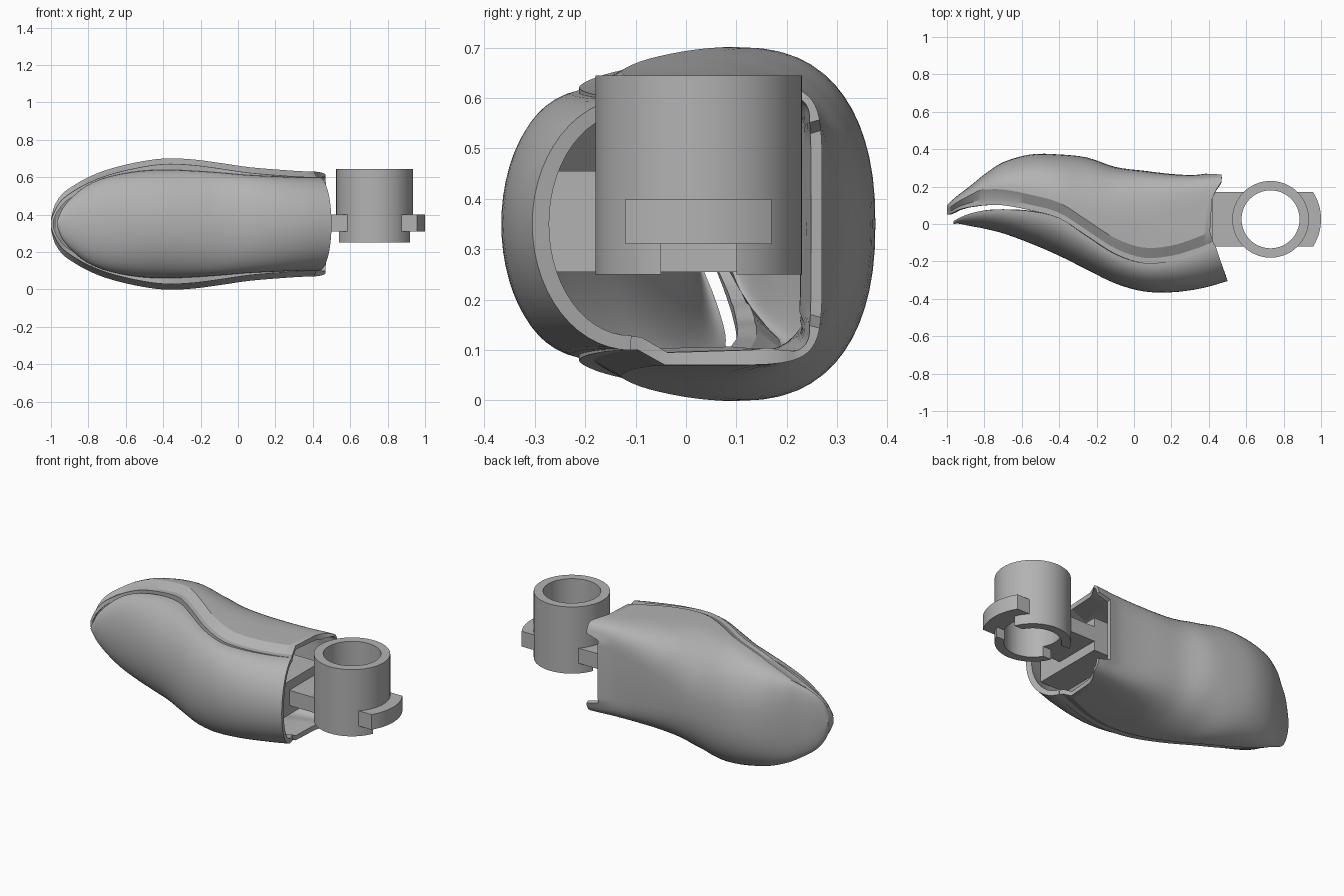
import bpy, bmesh, math
from math import sin, cos, pi

if "Cube" in bpy.data.objects:
    bpy.data.objects.remove(bpy.data.objects["Cube"])

MID = 0.35                 # height of the mirror plane
PX, PY = 0.73, 0.025       # pivot axis

grey = bpy.data.materials.new("plain grey")
grey.use_nodes = True
grey.diffuse_color = (0.45, 0.45, 0.45, 1)
grey.node_tree.nodes["Principled BSDF"].inputs["Base Color"].default_value = (0.45, 0.45, 0.45, 1)


def make(name, bm):
    bmesh.ops.recalc_face_normals(bm, faces=bm.faces)
    mesh = bpy.data.meshes.new(name)
    bm.to_mesh(mesh)
    bm.free()
    mesh.materials.append(grey)
    obj = bpy.data.objects.new(name, mesh)
    bpy.context.collection.objects.link(obj)
    return obj


def finish(obj, angle=32):
    bpy.ops.object.select_all(action='DESELECT')
    obj.select_set(True)
    bpy.context.view_layer.objects.active = obj
    for mod in list(obj.modifiers):
        bpy.ops.object.modifier_apply(modifier=mod.name)
    bpy.ops.object.shade_smooth_by_angle(angle=math.radians(angle))


def prism(name, outline, z0, z1):
    bm = bmesh.new()
    face = bm.faces.new([bm.verts.new((x, y, z0)) for x, y in outline])
    up = bmesh.ops.extrude_face_region(bm, geom=[face])["geom"]
    bmesh.ops.translate(bm, vec=(0, 0, z1 - z0),
                        verts=[v for v in up if isinstance(v, bmesh.types.BMVert)])
    return make(name, bm)


def circle(r, n=64):
    return [(PX + r * cos(2 * pi * i / n), PY + r * sin(2 * pi * i / n)) for i in range(n)]


def box(x0, x1, y0, y1):
    return [(x0, y0), (x1, y0), (x1, y1), (x0, y1)]


def cut(obj, cutter):
    mod = obj.modifiers.new("cut", 'BOOLEAN')
    mod.operation = 'DIFFERENCE'
    mod.solver = 'EXACT'
    mod.object = cutter
    cutter.hide_render = True
    cutter.hide_set(True)


def stations(rows, steps=4):
    """Smoothly fill in rows of (x, seam, crown, half height)."""
    out = []
    for i in range(len(rows) - 1):
        a, b = rows[i], rows[i + 1]
        p, n = rows[max(i - 1, 0)], rows[min(i + 2, len(rows) - 1)]
        h = b[0] - a[0]
        for k in range(steps):
            t = k / steps
            row = [a[0] + h * t]
            for c in (1, 2, 3):
                ma = (b[c] - p[c]) / (b[0] - p[0]) * h
                mb = (n[c] - a[c]) / (n[0] - a[0]) * h
                row.append((2*t**3 - 3*t*t + 1) * a[c] + (t**3 - 2*t*t + t) * ma
                           + (3*t*t - 2*t**3) * b[c] + (t**3 - t*t) * mb)
            out.append(row)
    out.append(list(rows[-1]))
    return out


def arch(y0, y1, w, power, n=14):
    """Half section from the seam edge to the crown."""
    pts = []
    for i in range(n + 1):
        a = pi / 2 * i / n
        pts.append((y0 + (y1 - y0) * sin(a) ** (2 / power), w * max(cos(a), 0) ** (2 / power)))
    pts[-1] = (y1, 0)
    return pts


def shell(name, rows, section, end, thickness):
    bm = bmesh.new()
    last = rows[-1][0]
    rings = []
    for x, seam, crown, w in stations(rows):
        half = section(x, seam, crown, w)
        full = half + [(y, -z) for y, z in reversed(half[:-1])]
        s = min(max((x - 0.1) / (last - 0.1), 0), 1)
        rings.append([bm.verts.new((x + (end(y, z) - last) * s * s, y, MID + z)) for y, z in full])
    for r, q in zip(rings, rings[1:]):
        for i in range(len(r) - 1):
            bm.faces.new((r[i], r[i + 1], q[i + 1], q[i]))
    bm.faces.new(rings[0])
    obj = make(name, bm)
    # thicken towards the hollow side
    mod = obj.modifiers.new("wall", 'SOLIDIFY')
    mod.thickness = thickness
    crown_face = max(obj.data.polygons, key=lambda f: abs(f.normal.z))
    outward = crown_face.normal.z * (crown_face.center.z - MID) > 0
    mod.offset = -1 if outward else 1
    mod.thickness_clamp = 0.8
    finish(obj, 28)
    return obj


# Rear body: stepped lip along the seam, getting boxier towards the pivot
body_rows = [
    (-1, .05, .1, .03), (-.98, .055, .12, .1), (-.94, .075, .155, .16), (-.88, .09, .2, .205),
    (-.8, .1, .265, .25), (-.7, .1, .33, .29), (-.55, .072, .372, .328), (-.4, .03, .372, .35),
    (-.25, -.065, .355, .346), (-.1, -.16, .305, .327), (.05, -.21, .285, .305),
    (.2, -.2, .268, .292), (.35, -.16, .262, .283), (.47, -.125, .27, .28)]


def body_section(x, seam, back, w):
    lip = min(.03, .2 * (back - seam))
    drop = min(.03, .3 * w)
    power = 2.3 + 5 * min(max((x + .3) / .7, 0), 1) ** 1.5
    return [(seam, w - drop), (seam + lip, w - drop)] + arch(seam + 2.8 * lip, back, w, power)


def body_end(y, z):
    arc = PX - math.sqrt(max(.33 ** 2 - (y - PY) ** 2, .04))
    if y > .2 and abs(z) < .2:
        return .39
    return min(arc, .468)


shell("rear_body", body_rows, body_section, body_end, .06)

# Front cover: smooth domed shell with a slanted end
cover_rows = [
    (-.965, .015, 0, .02), (-.94, .03, .002, .08), (-.88, .055, -.01, .15), (-.8, .072, -.025, .21),
    (-.7, .077, -.05, .25), (-.55, .068, -.105, .28), (-.4, .03, -.17, .29),
    (-.25, -.065, -.245, .285), (-.1, -.16, -.318, .275), (.05, -.21, -.36, .262),
    (.2, -.2, -.365, .255), (.35, -.16, -.345, .25), (.5, -.11, -.305, .25)]
shell("front_cover", cover_rows, lambda x, s, f, w: arch(s, f, w, 2),
      lambda y, z: .44 + (-.13 - y) * .343, .06)

# Inner block that carries the pivot arm
finish(prism("inner_block", box(.25, .42, -.28, .17), .255, .455))

# Pivot sleeve with a bore and a slot across its lower rim
bore = prism("bore_cutter", circle(.155), 0, 1)
slot = prism("slot_cutter", box(.4, 1.1, PY - .075, PY + .075), .1, .31)
sleeve = prism("pivot_sleeve", circle(.205), .25, .645)
cut(sleeve, bore)
cut(sleeve, slot)
finish(sleeve)

# Flat arm through the sleeve, rounded at the free end
reach = math.asin(.145 / .27)
tip = [(PX + .27 * cos(a), PY + .27 * sin(a))
       for a in (-reach + 2 * reach * i / 16 for i in range(17))]
arm = prism("pivot_arm", [(.4, PY - .145)] + tip + [(.4, PY + .145)], .31, .4)
cut(arm, bore)
finish(arm)

for helper in (bore, slot):
    bpy.data.objects.remove(helper)
